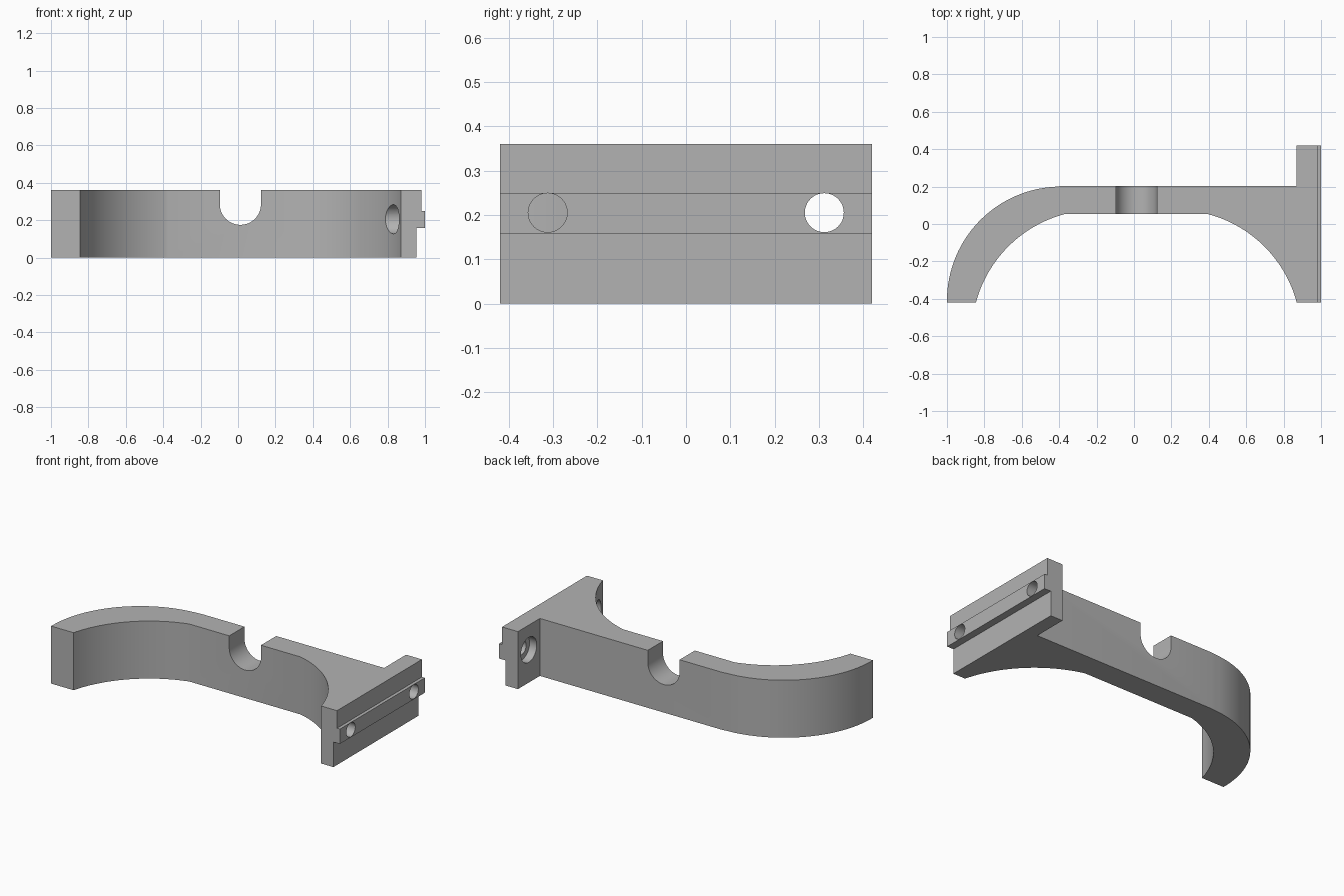
import bpy, bmesh, math
from mathutils import Matrix

if "Cube" in bpy.data.objects:
    bpy.data.objects.remove(bpy.data.objects["Cube"], do_unlink=True)

HEIGHT, MID = 0.36, 0.0125      # bracket height, x of the notch and arc symmetry line
FRONT, BACK = -0.42, 0.42

grey = bpy.data.materials.new("plain grey")
grey.use_nodes = True
colour = (0.45, 0.45, 0.45, 1)
grey.diffuse_color = colour
grey.node_tree.nodes["Principled BSDF"].inputs["Base Color"].default_value = colour


def arc(cx, cy, r, start, end, steps=32):
    """Points on an arc, angles in degrees."""
    angles = [math.radians(start + (end - start) * i / steps) for i in range(steps + 1)]
    return [(cx + r * math.cos(a), cy + r * math.sin(a)) for a in angles]


def make_object(name, bm):
    bmesh.ops.recalc_face_normals(bm, faces=bm.faces)
    mesh = bpy.data.meshes.new(name)
    bm.to_mesh(mesh)
    bm.free()
    mesh.materials.append(grey)
    obj = bpy.data.objects.new(name, mesh)
    bpy.context.collection.objects.link(obj)
    return obj


def prism(name, points, low, high, axis="Z"):
    """Extrude a closed outline along Z, or an (x, z) outline along Y."""
    bm = bmesh.new()
    place = (lambda p: (p[0], p[1], low)) if axis == "Z" else (lambda p: (p[0], low, p[1]))
    face = bm.faces.new([bm.verts.new(place(p)) for p in points])
    step = (0, 0, high - low) if axis == "Z" else (0, high - low, 0)
    top = bmesh.ops.extrude_face_region(bm, geom=[face])["geom"]
    bmesh.ops.translate(bm, vec=step, verts=[v for v in top if isinstance(v, bmesh.types.BMVert)])
    return make_object(name, bm)


def box(name, x0, x1, z0, z1):
    return prism(name, [(x0, z0), (x1, z0), (x1, z1), (x0, z1)], -0.6, 0.6, "Y")


def rod(name, x0, x1, y, z, r):
    bm = bmesh.new()
    spin = Matrix.Translation(((x0 + x1) / 2, y, z)) @ Matrix.Rotation(math.pi / 2, 4, "Y")
    bmesh.ops.create_cone(bm, cap_ends=True, segments=48, radius1=r, radius2=r,
                          depth=x1 - x0, matrix=spin)
    return make_object(name, bm)


# Plan outline: curved arm, straight bar and mounting plate
offset, inner_y, inner_r = 0.2125, -0.593, 0.668
outline = arc(-0.39, -0.41, 0.61, 180, 90)
outline[-1] = (-0.39, 0.203)
outline += [(0.87, 0.203), (0.87, BACK), (1, BACK), (1, FRONT)]
outline += arc(MID + offset, inner_y, inner_r, 15, 75)
outline += arc(MID - offset, inner_y, inner_r, 105, 165)
outline += [(-1, FRONT)]
bracket = prism("bracket", outline, 0, HEIGHT)

# Cutters: saddle notch, steps around the rail, counterbored screw holes
notch = [(MID + 0.11, 0.5)] + arc(MID, 0.285, 0.11, 0, -180) + [(MID - 0.11, 0.5)]
cutters = [
    prism("notch_cutter", notch, -0.1, 0.4, "Y"),
    box("lower_step_cutter", 0.955, 1.2, -0.2, 0.157),
    box("upper_step_cutter", 0.98, 1.2, 0.25, 0.6),
]
for side, y in (("front", -0.312), ("back", 0.312)):
    cutters.append(rod(side + "_bore_cutter", 0.6, 0.92, y, 0.205, 0.078))
    cutters.append(rod(side + "_hole_cutter", 0.85, 1.2, y, 0.205, 0.044))

bpy.context.view_layer.objects.active = bracket
for cutter in cutters:
    mod = bracket.modifiers.new(cutter.name, "BOOLEAN")
    mod.operation, mod.solver, mod.object = "DIFFERENCE", "EXACT", cutter
    bpy.ops.object.modifier_apply(modifier=mod.name)
    bpy.data.objects.remove(cutter, do_unlink=True)

# Smooth the curved walls, keep the edges sharp
bpy.ops.object.select_all(action="DESELECT")
bracket.select_set(True)
bpy.ops.object.shade_smooth_by_angle(angle=math.radians(25))
